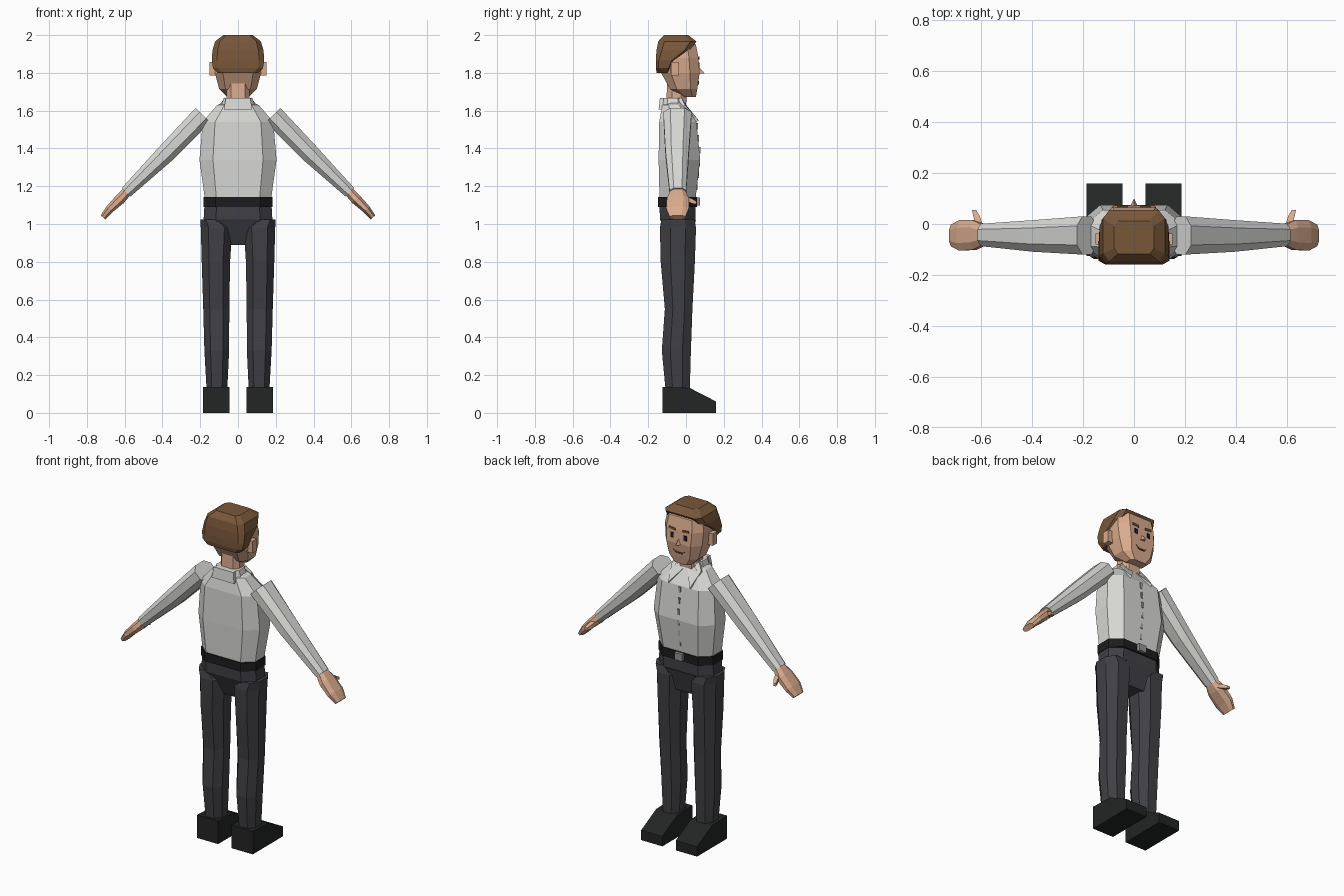
import bpy, bmesh
from mathutils import Vector

if "Cube" in bpy.data.objects:
    bpy.data.objects.remove(bpy.data.objects["Cube"])


def mat(name, r, g, b):
    m = bpy.data.materials.new(name)
    m.diffuse_color = (r, g, b, 1)
    m.use_nodes = True
    m.node_tree.nodes["Principled BSDF"].inputs["Base Color"].default_value = m.diffuse_color
    return m


SHIRT = mat("white_shirt", .69, .69, .67)
PANTS = mat("dark_trousers", .052, .05, .058)
BLACK = mat("black_leather", .012, .012, .013)
SHOE = mat("shoe_black", .017, .018, .018)
SKIN = mat("skin", .70, .41, .27)
HAIR = mat("brown_hair", .19, .095, .042)
EYE = mat("eye_dark", .012, .014, .02)
MOUTH = mat("mouth_brown", .13, .05, .03)
METAL = mat("buckle_grey", .3, .3, .3)
SEAM = mat("button_grey", .38, .38, .38)


def build(name, verts, faces, material):
    bm = bmesh.new()
    vs = [bm.verts.new(v) for v in verts]
    for f in faces:
        bm.faces.new([vs[i] for i in f])
    bmesh.ops.recalc_face_normals(bm, faces=bm.faces)
    me = bpy.data.meshes.new(name)
    bm.to_mesh(me)
    bm.free()
    me.materials.append(material)
    ob = bpy.data.objects.new(name, me)
    bpy.context.collection.objects.link(ob)
    return ob


def loft(name, rings, material):
    """Skin equal-length rings and cap both ends."""
    n = len(rings[0])
    verts = [p for r in rings for p in r]
    faces = [(k * n + i, k * n + (i + 1) % n, (k + 1) * n + (i + 1) % n, (k + 1) * n + i)
             for k in range(len(rings) - 1) for i in range(n)]
    faces += [tuple(range(n)), tuple(range(len(verts) - n, len(verts)))]
    return build(name, verts, faces, material)


def octagon(a, b, ka, kb):
    """Chamfered rectangle outline with half sizes a and b."""
    p, q = a * ka, b * kb
    return [(a, -q), (a, q), (p, b), (-p, b), (-a, q), (-a, -q), (-p, -b), (p, -b)]


def level(z, x0, x1, y0, y1, kx=.62, ky=.45):
    cx, cy = (x0 + x1) / 2, (y0 + y1) / 2
    return [(cx + u, cy + v, z) for u, v in octagon((x1 - x0) / 2, (y1 - y0) / 2, kx, ky)]


def body(name, table, material, kx=.62, ky=.45):
    return loft(name, [level(z, -w, w, y0, y1, kx, ky) for z, w, y0, y1 in table], material)


def box(name, x, y, z, material):
    return loft(name, [[(x[0], y[0], h), (x[1], y[0], h), (x[1], y[1], h), (x[0], y[1], h)]
                       for h in z], material)


# Torso, belt and pelvis
body("shirt_body", [(1.13, .175, -.14, .05), (1.34, .204, -.145, .075),
                    (1.54, .187, -.142, .055), (1.63, .11, -.125, .0),
                    (1.645, .07, -.10, -.01)], SHIRT, .65)
body("belt", [(1.09, .182, -.147, .057), (1.142, .182, -.147, .057)], BLACK, .66)
box("belt_buckle", (-.025, .025), (.05, .075), (1.098, 1.14), METAL)
body("pelvis", [(.89, .068, -.08, .02), (1.02, .115, -.135, .052)], PANTS, .85, .6)
body("hips", [(1.0, .165, -.125, .04), (1.025, .182, -.138, .05),
              (1.095, .178, -.14, .05)], PANTS, .64)

# Shirt front buttons, following the chest slope
for i in range(6):
    z = 1.18 + i * .064
    y = .05 + .025 * (z - 1.13) / .21 if z < 1.34 else .075 - .02 * (z - 1.34) / .2
    box("shirt_button", (-.006, .006), (y - .004, y + .004), (z, z + .035), SEAM)

# Collar band and back flap
loft("collar_band", [level(1.61, -.095, .095, -.138, .0), level(1.668, -.075, .075, -.13, -.012)],
     SHIRT)
loft("collar_back_flap", [[(-w, y, z), (w, y, z), (w, y + .02, z), (-w, y + .02, z)]
                          for w, y, z in ((.075, -.145, 1.605), (.065, -.138, 1.668))], SHIRT)

# Limbs
for s, side in ((-1, "left"), (1, "right")):
    def mirrored(rings):
        return [[(s * p[0], p[1], p[2]) for p in r] for r in rings]

    def tube(name, stations, axis, material, kx=.45, ky=.5):
        """Loft along an axis in the xz plane: x, y, z, thickness, depth."""
        d = Vector((axis[0], 0, axis[1])).normalized()
        n = Vector((-d.z, 0, d.x))
        loft(name, mirrored([[Vector((x, y, z)) + n * u + Vector((0, v, 0))
                              for u, v in octagon(t, w, kx, ky)]
                             for x, y, z, t, w in stations]), material)

    # Collar point lying on the chest
    loft(side + "_collar_point", mirrored([
        [(.012, .005, 1.625), (.07, -.025, 1.67), (.098, -.005, 1.63), (.072, .068, 1.548)],
        [(.012, -.01, 1.615), (.07, -.04, 1.66), (.098, -.02, 1.62), (.072, .056, 1.54)]]), SHIRT)

    # Trouser leg
    loft(side + "_leg", mirrored([
        level(z, a, b, y0, y1, .5, .42) for z, a, b, y0, y1 in (
            (.12, .057, .166, -.108, .02), (.33, .047, .178, -.128, .026),
            (.55, .046, .184, -.112, .034), (.8, .042, .192, -.134, .047),
            (.98, .03, .197, -.138, .053), (1.025, .08, .2, -.13, .045))]), PANTS)

    # Wedge shoe
    loft(side + "_shoe", mirrored([[(x, -.125, 0), (x, .16, 0), (x, .16, .06),
                                    (x, .02, .132), (x, -.125, .138)] for x in (.045, .186)]), SHOE)

    # Sleeve, hand and thumb
    tube(side + "_sleeve", [(.185, -.045, 1.576, .055, .075), (.38, -.047, 1.375, .05, .062),
                            (.592, -.043, 1.168, .032, .044)], (.4, -.41), SHIRT)
    tube(side + "_hand", [(.582, -.043, 1.178, .026, .036), (.625, -.043, 1.131, .028, .058),
                          (.68, -.045, 1.078, .022, .06), (.715, -.045, 1.035, .016, .042)],
         (.13, -.14), SKIN)
    loft(side + "_thumb", mirrored([
        [(x - r, y, z - r), (x + r, y, z - r), (x + r, y, z + r), (x - r, y, z + r)]
        for x, y, z, r in ((.605, -.01, 1.14, .012), (.618, .03, 1.122, .013),
                           (.628, .055, 1.112, .008))]), SKIN)

    # Ear, eye and eyebrow
    xs = sorted((s * .115, s * .152))
    box(side + "_ear", xs, (-.08, -.038), (1.785, 1.857), SKIN)
    xs = sorted((s * .034, s * .054))
    box(side + "_eye", xs, (.065, .0725), (1.826, 1.856), EYE)
    loft(side + "_eyebrow", mirrored([[(x, y, z) for x, z in (
        (.024, 1.872), (.066, 1.877), (.066, 1.888), (.024, 1.885))] for y in (.063, .071)]), HAIR)

# Neck and head
body("neck", [(1.61, .062, -.105, .0), (1.75, .06, -.1, .005)], SKIN)
body("head", [(1.672, .055, -.015, .052), (1.715, .1, -.085, .06), (1.80, .122, -.132, .072),
              (1.88, .128, -.135, .066), (1.95, .116, -.13, .052), (1.985, .08, -.1, .01)],
     SKIN, .66, .5)

# Hair cap: low rings stop behind the face so the forehead shows
body("hair", [(1.80, .108, -.155, -.085), (1.825, .132, -.16, -.08), (1.865, .139, -.16, -.06),
              (1.92, .135, -.156, .022), (1.967, .121, -.147, .055), (2.0, .078, -.117, .012)],
     HAIR, .8, .68)

# Nose and smile
build("nose", [(-.017, .066, 1.795), (.017, .066, 1.795), (0, .064, 1.835), (0, .1, 1.797)],
      [(0, 1, 2), (0, 1, 3), (1, 2, 3), (2, 0, 3)], SKIN)
smile = [(-.04, 1.757), (-.02, 1.747), (.02, 1.747), (.04, 1.757),
         (.02, 1.738), (-.02, 1.738)]
loft("mouth", [[(x, y, z) for x, z in smile] for y in (.0605, .068)], MOUTH)
